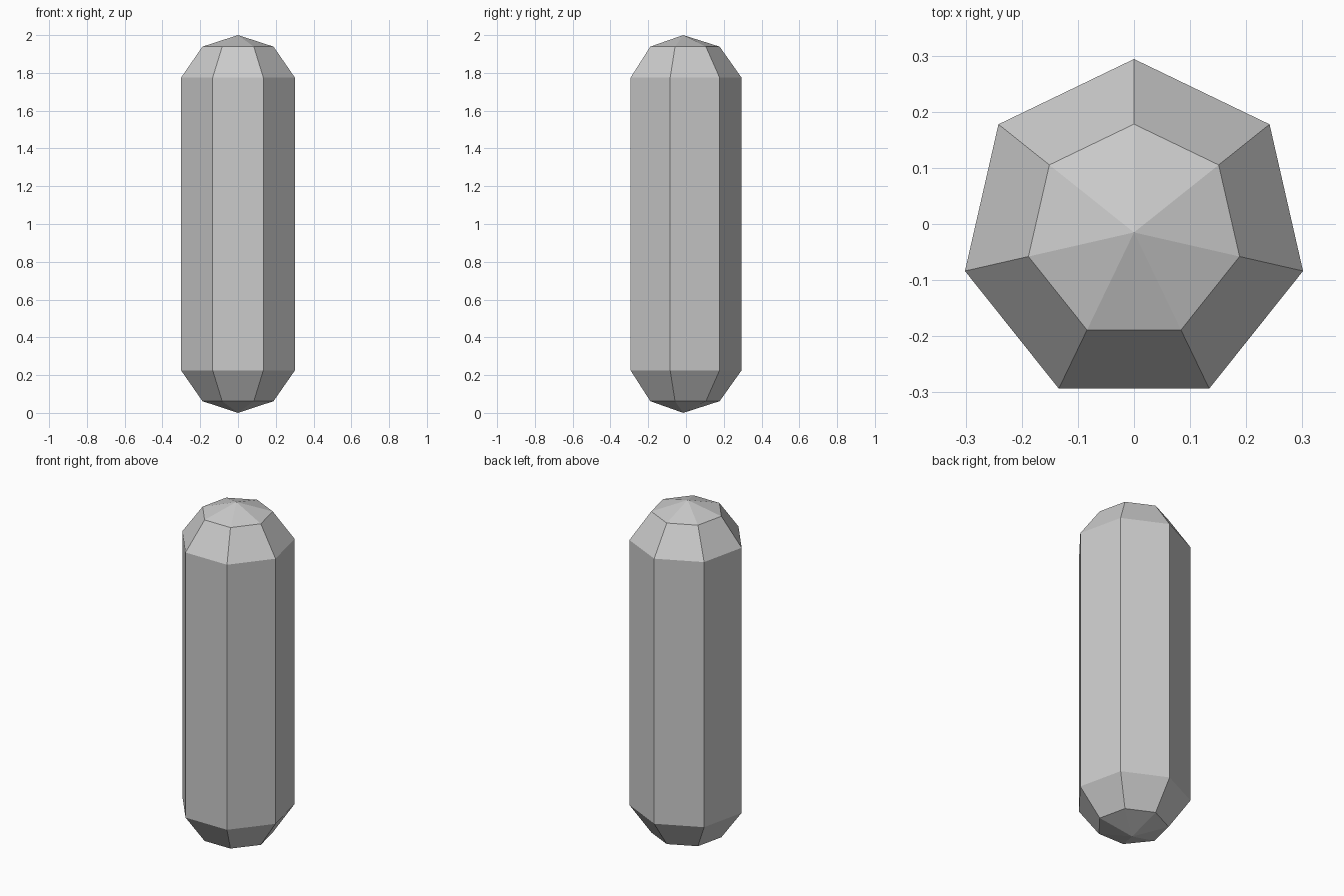
import bpy, bmesh
from math import sin, cos, tau

if "Cube" in bpy.data.objects:
    bpy.data.objects.remove(bpy.data.objects["Cube"])

SIDES = 7
RADIUS, CAP_RADIUS = 0.309, 0.193
CENTRE_Y = -0.015

# radius and height of each ring, bottom to top
PROFILE = [(CAP_RADIUS, 0.062), (RADIUS, 0.225),
           (RADIUS, 1.775), (CAP_RADIUS, 1.939)]

bm = bmesh.new()

# rings with one corner pointing to the back (+y)
rings = [[bm.verts.new((r * sin(-tau * i / SIDES),
                        CENTRE_Y + r * cos(tau * i / SIDES), z))
          for i in range(SIDES)] for r, z in PROFILE]
bottom = bm.verts.new((0, CENTRE_Y, 0))
top = bm.verts.new((0, CENTRE_Y, 2))

# shaft, bevel bands and shallow pointed ends
for i in range(SIDES):
    j = (i + 1) % SIDES
    for a, b in zip(rings, rings[1:]):
        bm.faces.new((a[i], a[j], b[j], b[i]))
    bm.faces.new((rings[-1][i], rings[-1][j], top))
    bm.faces.new((rings[0][j], rings[0][i], bottom))
bmesh.ops.recalc_face_normals(bm, faces=bm.faces)

mesh = bpy.data.meshes.new("capsule_body")
bm.to_mesh(mesh)
bm.free()
bpy.context.collection.objects.link(bpy.data.objects.new("capsule_body", mesh))
